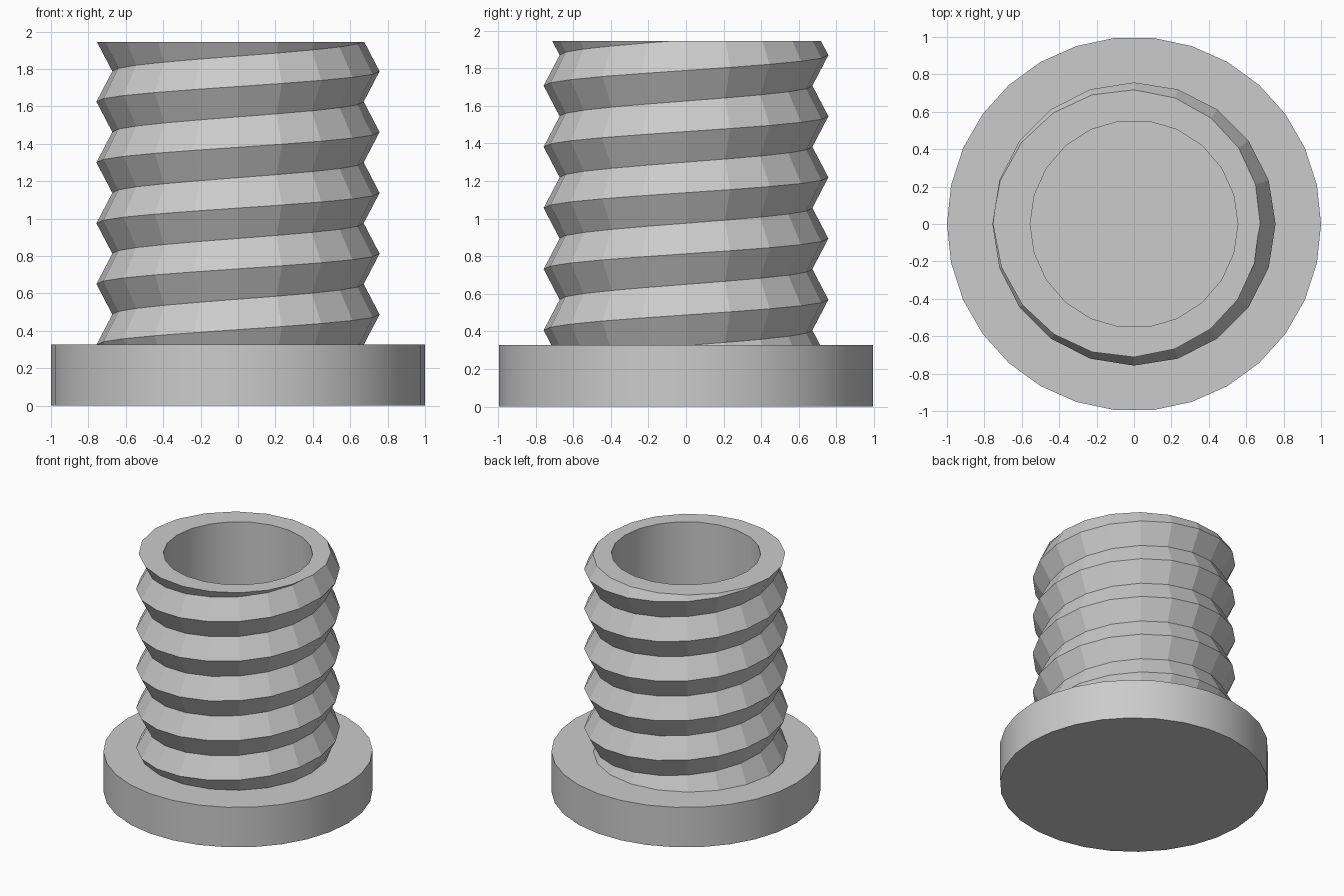
import bpy, bmesh
from math import cos, sin, tau

if "Cube" in bpy.data.objects:
    bpy.data.objects.remove(bpy.data.objects["Cube"])

BASE_TOP, TOP, SUNK = 0.327, 1.945, 0.3
PITCH, SIDES, START = 0.325, 20, 0.488
CREST, ROOT, BORE = 0.757, 0.672, 0.555

grey = bpy.data.materials.new("plain_grey")
grey.use_nodes = True
colour = (0.6, 0.6, 0.6, 1)
grey.diffuse_color = colour
grey.node_tree.nodes["Principled BSDF"].inputs["Base Color"].default_value = colour

# Round base disc
bpy.ops.mesh.primitive_cylinder_add(vertices=30, radius=1, depth=BASE_TOP,
                                    location=(0, 0, BASE_TOP / 2), rotation=(0, 0, tau / 4))
base = bpy.context.object
base.name = "base_disc"
base.data.materials.append(grey)
bpy.ops.object.shade_smooth_by_angle()

# Threaded sleeve: crest and root helices joined into flanks
bm = bmesh.new()


def helix(radius, lift):
    return [bm.verts.new((radius * cos(tau * k / SIDES), radius * sin(tau * k / SIDES),
                          START + lift + PITCH * k / SIDES))
            for k in range(-3 * SIDES, 7 * SIDES)]


crest, root = helix(CREST, 0), helix(ROOT, PITCH / 2)
for k in range(len(crest) - SIDES - 1):
    n = k + SIDES
    bm.faces.new((crest[k], crest[k + 1], root[k + 1], root[k]))
    bm.faces.new((root[k], root[k + 1], crest[n + 1], crest[n]))

# Trim the thread level at both ends
for z, above in ((TOP, True), (SUNK, False)):
    bmesh.ops.bisect_plane(bm, geom=bm.verts[:] + bm.edges[:] + bm.faces[:],
                           dist=1e-5, plane_co=(0, 0, z), plane_no=(0, 0, 1),
                           clear_outer=above, clear_inner=not above)
bmesh.ops.delete(bm, geom=[v for v in bm.verts if not v.link_faces], context='VERTS')

# Smooth bore wall
rings = [[bm.verts.new((BORE * cos(tau * i / 22), BORE * sin(tau * i / 22), z))
          for i in range(22)] for z in (SUNK, TOP)]
low, high = rings
for i in range(22):
    j = (i + 1) % 22
    bm.faces.new((low[i], high[i], high[j], low[j])).smooth = True

# Flat ring-shaped ends
for z in (SUNK, TOP):
    rim = [e for e in bm.edges if e.is_boundary
           and all(abs(v.co.z - z) < 1e-3 for v in e.verts)]
    bmesh.ops.triangle_fill(bm, edges=rim, use_beauty=True, normal=(0, 0, 1))
bmesh.ops.recalc_face_normals(bm, faces=bm.faces[:])

mesh = bpy.data.meshes.new("threaded_sleeve")
bm.to_mesh(mesh)
bm.free()
mesh.materials.append(grey)
sleeve = bpy.data.objects.new("threaded_sleeve", mesh)
bpy.context.collection.objects.link(sleeve)
